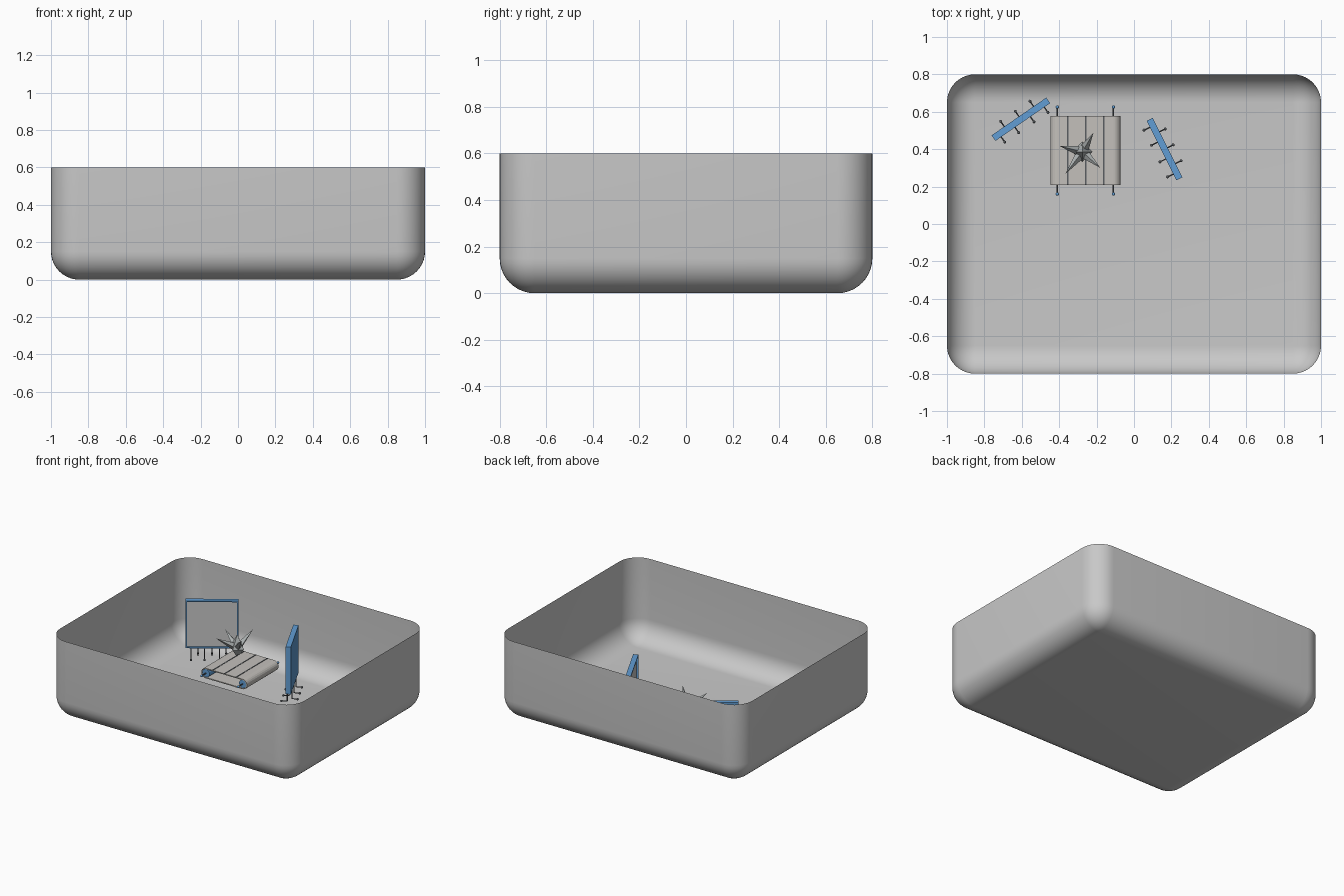
import bpy, bmesh, math
from mathutils import Vector, Matrix

if "Cube" in bpy.data.objects:
    bpy.data.objects.remove(bpy.data.objects["Cube"])


def mat(name, c):
    m = bpy.data.materials.new(name)
    m.diffuse_color = (*c, 1)
    m.use_nodes = True
    m.node_tree.nodes["Principled BSDF"].inputs["Base Color"].default_value = m.diffuse_color
    return m


GREY = mat("tray_grey", (0.58, 0.58, 0.58))
BLUE = mat("frame_blue", (0.12, 0.34, 0.66))
BELT = mat("belt_grey", (0.55, 0.53, 0.50))
DARK = mat("dark_grey", (0.10, 0.11, 0.12))
STAR = mat("star_grey", (0.42, 0.45, 0.45))


def finish(name, bm, *mats, smooth=False):
    bmesh.ops.recalc_face_normals(bm, faces=bm.faces)
    me = bpy.data.meshes.new(name)
    bm.to_mesh(me)
    bm.free()
    for m in mats:
        me.materials.append(m)
    for p in me.polygons:
        p.use_smooth = smooth
    ob = bpy.data.objects.new(name, me)
    bpy.context.collection.objects.link(ob)
    return ob


def cone(bm, a, b, r1, r2, seg=10):
    a, b = Vector(a), Vector(b)
    d = b - a
    rot = d.to_track_quat('Z', 'Y').to_matrix().to_4x4()
    bmesh.ops.create_cone(bm, cap_ends=True, segments=seg, radius1=r1, radius2=r2,
                          depth=d.length, matrix=Matrix.Translation((a + b) / 2) @ rot)


def ball(bm, p, r):
    bmesh.ops.create_uvsphere(bm, u_segments=10, v_segments=6, radius=r,
                              matrix=Matrix.Translation(p))


# Open tray: rounded rectangle rings lofted from floor to rim
R, N = 0.15, 10
bm = bmesh.new()
levels = [(R - R * math.cos(i * math.pi / 2 / N), R * math.sin(i * math.pi / 2 / N))
          for i in range(N + 1)] + [(0.6, R)]
rings = []
for z, r in levels:
    ring = []
    for q, (sx, sy) in enumerate([(1, 1), (-1, 1), (-1, -1), (1, -1)]):
        for i in range(N + 1):
            a = (q + i / N) * math.pi / 2
            ring.append(bm.verts.new((sx * (1 - R) + r * math.cos(a),
                                      sy * (0.8 - R) + r * math.sin(a), z)))
    rings.append(ring)
bm.faces.new(rings[0])
for lo, hi in zip(rings, rings[1:]):
    for i in range(len(lo)):
        j = (i + 1) % len(lo)
        bm.faces.new((lo[i], lo[j], hi[j], hi[i]))
bmesh.ops.remove_doubles(bm, verts=bm.verts, dist=1e-5)
finish("tray", bm, GREY, smooth=True)


# Standing panels: blue box with recessed grey front and small bent feet
def panel(name, centre, angle):
    place = Matrix.Translation((*centre, 0)) @ Matrix.Rotation(angle, 4, 'Z')
    bm = bmesh.new()
    bmesh.ops.create_cube(bm, size=1, matrix=Matrix.Translation((0, 0, 0.28))
                          @ Matrix.Diagonal((0.355, 0.036, 0.35, 1)))
    bm.normal_update()
    front = [f for f in bm.faces if f.normal.y < -0.9]
    bmesh.ops.inset_region(bm, faces=front, thickness=0.012)
    inner = bmesh.ops.extrude_face_region(bm, geom=front)
    bmesh.ops.delete(bm, geom=front, context='FACES_ONLY')
    bmesh.ops.translate(bm, vec=(0, 0.012, 0),
                        verts=[v for v in inner["geom"] if isinstance(v, bmesh.types.BMVert)])
    for f in inner["geom"]:
        if isinstance(f, bmesh.types.BMFace):
            f.material_index = 1
    finish(name, bm, BLUE, GREY).matrix_world = place

    bm = bmesh.new()
    spots = [(x, -1) for x in (-0.14, -0.05, 0.05, 0.14)] + [(x, 1) for x in (-0.095, 0, 0.095)]
    for x, s in spots:
        knee, toe = (x, s * 0.012, 0.036), (x, s * 0.052, 0.034)
        cone(bm, (x, s * 0.012, 0.108), knee, 0.0035, 0.0035, 8)
        cone(bm, knee, toe, 0.0035, 0.0035, 8)
        ball(bm, toe, 0.008)
    finish(name + "_feet", bm, DARK).matrix_world = place


panel("left_panel", (-0.605, 0.56), math.atan2(0.2, 0.29))
panel("right_panel", (0.163, 0.40), math.atan2(-0.32, 0.16))

# Conveyor belt: thin closed loop around two rollers
X0, X1, Y0, Y1, ZC, BR = -0.41, -0.11, 0.209, 0.578, 0.098, 0.037


def loop(r, n=10):
    left = [(X0 + r * math.cos(a), ZC + r * math.sin(a))
            for a in (math.pi / 2 + math.pi * i / n for i in range(n + 1))]
    right = [(X1 + r * math.cos(a), ZC + r * math.sin(a))
             for a in (-math.pi / 2 + math.pi * i / n for i in range(n + 1))]
    return left + right


bm = bmesh.new()
sides = [[bm.verts.new((x, y, z)) for x, z in loop(r)]
         for r, y in ((BR, Y0), (BR, Y1), (BR - 0.007, Y1), (BR - 0.007, Y0))]
for k in range(4):
    a, b = sides[k], sides[(k + 1) % 4]
    for i in range(len(a)):
        j = (i + 1) % len(a)
        bm.faces.new((a[i], a[j], b[j], b[i]))
finish("conveyor_belt", bm, BELT)

# Belt seams, above and below
bm = bmesh.new()
for x in (-0.355, -0.258, -0.163):
    for z in (ZC + BR, ZC - BR):
        bmesh.ops.create_cube(bm, size=1, matrix=Matrix.Translation((x, (Y0 + Y1) / 2, z))
                              @ Matrix.Diagonal((0.008, Y1 - Y0, 0.004, 1)))
finish("belt_seams", bm, DARK)

# Rollers with axles and end knobs
for name, x in (("left", X0), ("right", X1)):
    bm = bmesh.new()
    cone(bm, (x, Y0 + 0.002, ZC), (x, Y1 - 0.002, ZC), 0.029, 0.029, 16)
    for y in (0.16, 0.625):
        ball(bm, (x, y, ZC), 0.009)
    finish(name + "_roller", bm, BLUE)
    bm = bmesh.new()
    cone(bm, (x, 0.16, ZC), (x, 0.625, ZC), 0.004, 0.004, 8)
    finish(name + "_axle", bm, DARK)

# Spiky star above the belt: faceted core with long pointed arms
C = Vector((-0.276, 0.386, 0.255))
bm = bmesh.new()
cone(bm, C, C + Vector((0, 0, 0.10)), 0.055, 0, 4)
cone(bm, C, C - Vector((0, 0, 0.05)), 0.055, 0.015, 4)
for tip in ((-0.217, 0.487, 0.37), (-0.40, 0.418, 0.35),
            (-0.367, 0.268, 0.345), (-0.18, 0.30, 0.365)):
    cone(bm, C, tip, 0.03, 0, 4)
finish("spiky_star", bm, STAR)
